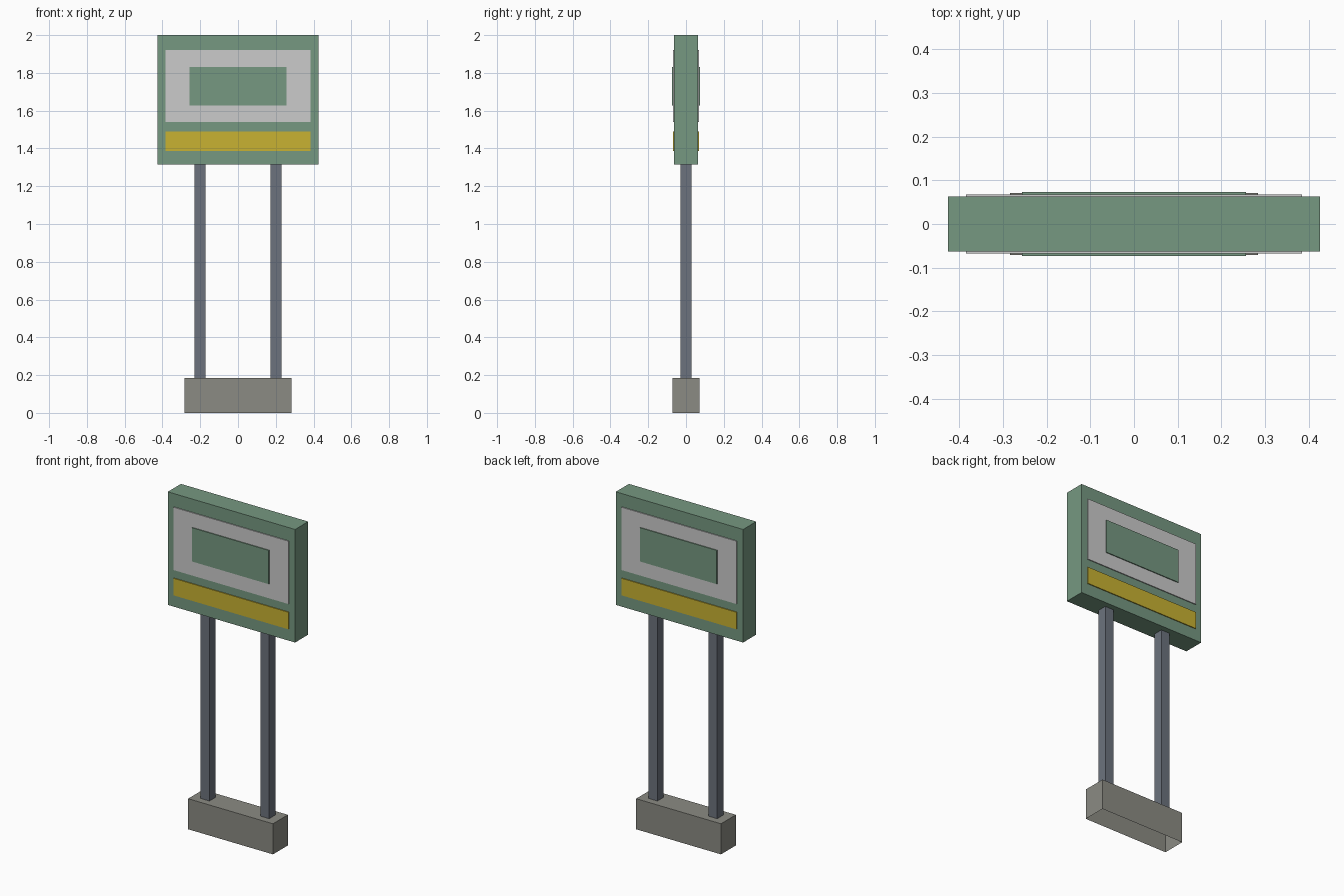
import bpy, bmesh

cube = bpy.data.objects.get("Cube")
if cube:
    bpy.data.objects.remove(cube, do_unlink=True)


def material(name, r, g, b):
    m = bpy.data.materials.new(name)
    m.use_nodes = True
    m.diffuse_color = (r, g, b, 1)
    m.node_tree.nodes["Principled BSDF"].inputs["Base Color"].default_value = (r, g, b, 1)
    return m


green = material("sage green", 0.181, 0.314, 0.219)
white = material("pale grey", 0.60, 0.60, 0.60)
yellow = material("mustard yellow", 0.58, 0.445, 0.032)
steel = material("steel grey", 0.15, 0.171, 0.205)
concrete = material("concrete", 0.258, 0.258, 0.227)


def box(name, mat, xs, ys, zs, open_bottom=False):
    """Axis-aligned box spanning the given x, y and z ranges."""
    bm = bmesh.new()
    bmesh.ops.create_cube(bm, size=1)
    for v in bm.verts:
        v.co = [r[0] if c < 0 else r[1] for c, r in zip(v.co, (xs, ys, zs))]
    bm.normal_update()
    if open_bottom:
        under = [f for f in bm.faces if f.normal.z < -0.5]
        bmesh.ops.delete(bm, geom=under, context="FACES_ONLY")
    mesh = bpy.data.meshes.new(name)
    bm.to_mesh(mesh)
    bm.free()
    mesh.materials.append(mat)
    ob = bpy.data.objects.new(name, mesh)
    bpy.context.collection.objects.link(ob)
    return ob


# Hollow footing, posts and board
box("footing", concrete, (-0.284, 0.284), (-0.071, 0.071), (0, 0.185), open_bottom=True)
for side, x in (("left", 0.2), ("right", -0.2)):
    box(side + "_post", steel, (x - 0.029, x + 0.029), (-0.029, 0.029), (0.185, 1.316))
box("sign_board", green, (-0.426, 0.426), (-0.0625, 0.0625), (1.316, 2))

# Raised plates, the same on both faces of the board
plates = (
    ("display_panel", white, 0.385, 0.0625, 0.068, (1.54, 1.92)),
    ("centre_plate", green, 0.257, 0.068, 0.0735, (1.628, 1.832)),
    ("lower_stripe", yellow, 0.385, 0.0625, 0.068, (1.387, 1.49)),
)
for name, mat, half, inner, outer, zs in plates:
    box("front_" + name, mat, (-half, half), (-outer, -inner), zs)
    box("back_" + name, mat, (-half, half), (inner, outer), zs)
